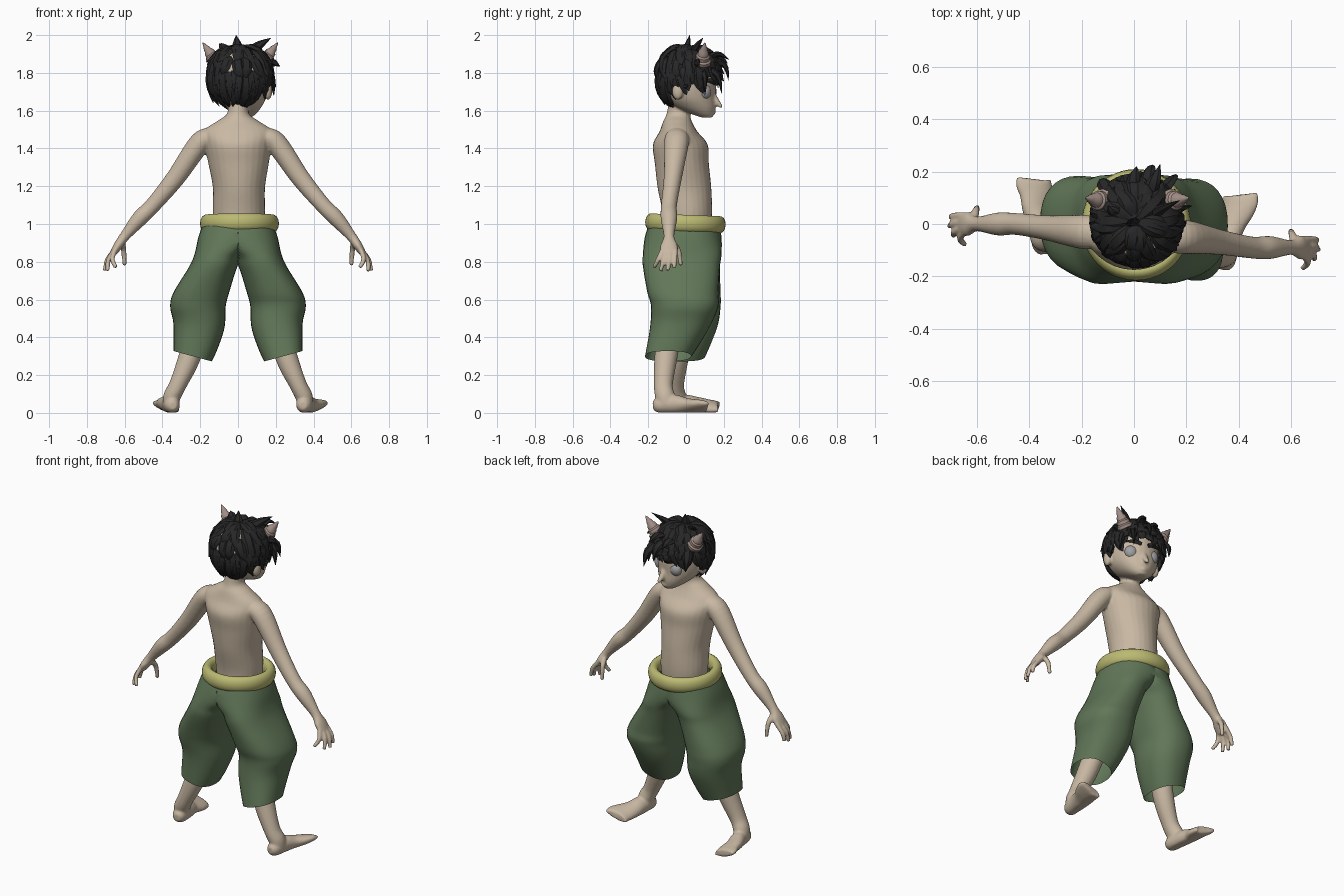
import bpy, bmesh, math, random
from mathutils import Vector, Matrix

if "Cube" in bpy.data.objects:
    bpy.data.objects.remove(bpy.data.objects["Cube"])

random.seed(4)


def mat(name, c):
    m = bpy.data.materials.new(name)
    m.diffuse_color = (*c, 1)
    m.use_nodes = True
    m.node_tree.nodes["Principled BSDF"].inputs["Base Color"].default_value = m.diffuse_color
    return m


SKIN = mat("skin", (.58, .48, .365))
GREEN = mat("green cloth", (.12, .185, .098))
YELLOW = mat("yellow cloth", (.50, .49, .17))
DARK = mat("dark hair", (.02, .02, .021))
HORN = mat("horn", (.36, .27, .24))
GREY = mat("eye grey", (.36, .36, .37))


def catmull(rings, steps):
    out = []
    for i in range(len(rings) - 1):
        p = [rings[max(0, min(len(rings) - 1, i + k))] for k in (-1, 0, 1, 2)]
        for s in range(steps):
            t = s / steps
            out.append([.5 * (2 * b + (c - a) * t + (2 * a - 5 * b + 4 * c - d) * t * t
                              + (3 * b - a - 3 * c + d) * t ** 3) for a, b, c, d in zip(*p)])
    return out + [list(rings[-1])]


def loft(bm, rings, n=20, steps=6, u=(1, 0, 0), flat=False, cap=True, warp=None, power=1):
    """Skin elliptical rings (x, y, z, radius_u, radius_v) along a smooth path."""
    rs = catmull(rings, steps)
    u = Vector(u)
    loops = []
    for i, r in enumerate(rs):
        a, b = rs[max(0, i - 1)], rs[min(len(rs) - 1, i + 1)]
        t = Vector((0, 0, 1)) if flat else (Vector(b[:3]) - Vector(a[:3])).normalized()
        uu = (u - t * u.dot(t)).normalized()
        v = t.cross(uu)
        loop = []
        for k in range(n):
            c, s = math.cos(2 * math.pi * k / n), math.sin(2 * math.pi * k / n)
            c, s = (math.copysign(abs(q) ** power, q) for q in (c, s))
            p = Vector(r[:3]) + uu * c * max(r[3], .001) + v * s * max(r[4], .001)
            loop.append(bm.verts.new(warp(p) if warp else p))
        loops.append(loop)
    for A, B in zip(loops, loops[1:]):
        for k in range(n):
            bm.faces.new((A[k], A[(k + 1) % n], B[(k + 1) % n], B[k]))
    if cap:
        bm.faces.new(loops[0][::-1])
        bm.faces.new(loops[-1])


def ball(bm, loc, scale, m=Matrix()):
    bmesh.ops.create_uvsphere(bm, u_segments=24, v_segments=14, radius=1,
                              matrix=m @ Matrix.Translation(loc) @ Matrix.Diagonal((*scale, 1)))


def finish(bm, name, material, angle=60):
    bmesh.ops.recalc_face_normals(bm, faces=bm.faces)
    me = bpy.data.meshes.new(name)
    bm.to_mesh(me)
    bm.free()
    ob = bpy.data.objects.new(name, me)
    bpy.context.collection.objects.link(ob)
    me.materials.append(material)
    bpy.context.view_layer.objects.active = ob
    ob.select_set(True)
    bpy.ops.object.shade_smooth_by_angle(angle=math.radians(angle))
    ob.select_set(False)
    return ob


# head frame, turned slightly towards +x
HEAD = Matrix.Translation((.015, 0, 0)) @ Matrix.Rotation(math.radians(-13), 4, 'Z')
turn = lambda p: HEAD @ p

# body: torso, neck, head, limbs fused into one skin
bm = bmesh.new()
loft(bm, [(.005, .005, .92, .125, .12), (.005, .008, 1.05, .138, .13), (.005, -.008, 1.19, .138, .142),
          (.003, -.022, 1.32, .16, .143), (0, -.03, 1.42, .178, .145), (0, -.04, 1.49, .185, .1),
          (0, -.045, 1.545, .11, .075), (0, -.04, 1.585, .058, .062), (.005, -.03, 1.66, .056, .06)],
     n=28, flat=True)
loft(bm, [(0, .115, 1.563, .028, .025), (0, .09, 1.583, .06, .062), (0, .05, 1.62, .098, .11),
          (0, .02, 1.67, .13, .138), (0, .005, 1.74, .145, .155), (0, 0, 1.82, .143, .152),
          (0, 0, 1.89, .11, .12), (0, 0, 1.93, .04, .05)], n=28, flat=True, warp=turn)
loft(bm, [(0, .13, 1.72, .014, .014), (0, .158, 1.66, .02, .018), (0, .194, 1.617, .011, .009)],
     n=10, warp=turn)
loft(bm, [(-.03, .135, 1.592, .008, .01), (0, .148, 1.59, .011, .013), (.03, .135, 1.592, .008, .01)],
     n=10, u=(0, 0, 1), warp=turn)
for s in (-1, 1):
    ball(bm, (s * .15, -.01, 1.705), (.022, .03, .048), HEAD)
    back = -.09 if s > 0 else 0
    # arm, with hand and fingers
    P = lambda x, y, z, a, b: (s * x, y + back, z, a, b)
    q = .04 if s > 0 else -.03
    loft(bm, [P(.13, q, 1.455, .06, .05), P(.2, q, 1.43, .065, .058), P(.33, q / 2, 1.245, .048, .05),
              P(.45, 0, 1.1, .042, .042), P(.52, 0, 1.03, .044, .042), P(.6, 0, .935, .028, .027),
              P(.635, 0, .885, .046, .024), P(.66, 0, .845, .044, .018)], u=(0, 1, 0))
    for y0, y1, x1, z1 in ((-.034, -.08, .645, .77), (-.012, -.045, .69, .75),
                           (.011, -.008, .705, .752), (.034, .028, .70, .765)):
        loft(bm, [P(.65, y0, .865, .013, .013), P(x1 * .45 + .375, (y0 + y1) / 2, .812, .0135, .0135),
                  P(x1, y1, z1, .011, .011)], n=8, steps=3, u=(0, 1, 0))
    loft(bm, [P(.615, .01, .91, .017, .017), P(.605, .05, .86, .015, .015),
              P(.60, .062, .78, .011, .011)], n=8, steps=3, u=(0, 1, 0))
    # leg and foot
    fy = 0 if s > 0 else .06
    L = lambda x, y, z, a, b: (s * x, y + fy, z, a, b)
    loft(bm, [L(.18, -.06, .6, .07, .075), L(.21, -.085, .45, .062, .068), L(.262, -.108, .28, .058, .06),
              L(.318, -.12, .15, .046, .05), L(.348, -.112, .09, .046, .052), L(.358, -.1, .04, .042, .05)])
    tx = .41 if s > 0 else .385
    roll = lambda p: Vector((p.x, p.y, max(.002, p.z + .28 * (abs(p.x) - tx) * max(0, min(1, (p.y + .1) * 6)))))
    loft(bm, [L(.345, -.175, .04, .02, .022), L(.348, -.145, .042, .04, .042), L(.36, -.06, .05, .047, .05),
              L(.375, .0, .045, .053, .04), L(tx - .01, .06, .038, .064, .032),
              L(tx, .1, .034, .068, .025), L(tx, .112, .034, .06, .015)], warp=roll)
body = finish(bm, "body", SKIN)
rm = body.modifiers.new("fuse", 'REMESH')
rm.mode = 'VOXEL'
rm.voxel_size = .007
rm.use_smooth_shade = True
sm = body.modifiers.new("soften", 'SMOOTH')
sm.factor = .5
sm.iterations = 3

# baggy trousers: two legs meeting on the centre plane, open hems
bm = bmesh.new()
for s in (-1, 1):
    def cloth(p):
        k = max(0, min(1, (.55 - p.z) / .2))
        return Vector((s * max(0, s * p.x), p.y, p.z + k * .27 * (abs(p.x) - .24)))
    d = (0, 0, 0) if s < 0 else (-.012, -.04, -.075)
    loft(bm, [(0, -.01, 1.0, .185, .185), (s * .01, -.015, .93, .2, .203),
              (s * .098, -.02, .84, .132, .208), (s * .133, -.024, .77, .128, .203),
              (s * .193, -.005 + d[0], .64, .147, .188), (s * .212, .005 + d[0], .565, .147, .178),
              (s * .208, .008 + d[1], .46, .134, .158), (s * .24, -.02 + d[2], .3, .101, .122)],
         n=32, flat=True, cap=False, warp=cloth, power=.85)
bmesh.ops.delete(bm, geom=[f for f in bm.faces if all(abs(v.co.x) < 1e-4 for v in f.verts)], context='FACES')
bmesh.ops.remove_doubles(bm, verts=bm.verts, dist=1e-4)
finish(bm, "trousers", GREEN)

# rolled waistband
bpy.ops.mesh.primitive_torus_add(major_radius=.178, minor_radius=.031, major_segments=48, minor_segments=14,
                                 location=(.008, -.003, 1.003), rotation=(-.04, 0, 0))
band = bpy.context.object
band.name = "waistband"
band.scale = (1, 1.02, 1.5)
band.data.materials.append(YELLOW)
bpy.ops.object.shade_smooth_by_angle(angle=math.radians(60))
band.select_set(False)

# eyes, brows and ridged horns
for s, side in ((-1, "left"), (1, "right")):
    bm = bmesh.new()
    ball(bm, (s * .064, .117, 1.70), (.04, .034, .041), HEAD)
    finish(bm, side + "_eye", GREY)
    bm = bmesh.new()
    loft(bm, [(s * .02, .16, 1.745, .011, .01), (s * .06, .152, 1.757, .013, .012),
              (s * .105, .122, 1.76, .003, .003)], n=6, steps=4, u=(0, 0, 1), warp=turn)
    finish(bm, side + "_brow", DARK)
    bm = bmesh.new()
    a = Vector((.01 + s * .125, .085, 1.855))
    b = Vector((.012 + s * .198, .1, 1.96))
    rings = []
    for i in range(5):
        for t, k in ((i / 5, .92), ((i + .7) / 5, 1.08)):
            p = a.lerp(b, t)
            r = .048 * (1 - t) * k + .003
            rings.append((*p, r, r))
    loft(bm, rings + [(*b, .001, .001)], n=14, steps=1)
    finish(bm, side + "_horn", HORN, 30)

# hair: scalp cap, layered locks and loose spikes
C, R = Vector((.01, .012, 1.79)), Vector((.157, .157, .15))
FACE = math.pi / 2 - math.radians(13)


def hairline(az):
    f = math.cos(az - FACE)
    return 1.71 + (.08 if f > 0 else .075) * f


def scalp(az, pol, off):
    s = math.sin(pol)
    s = s if pol < math.pi / 2 else max(s, 0) ** .55
    return C + Vector(((R.x + off) * s * math.cos(az), (R.y + off) * s * math.sin(az),
                       (R.z + off) * math.cos(pol)))


bm = bmesh.new()
ball(bm, C, R)
low = [v for v in bm.verts
       if v.co.z < hairline(math.atan2(v.co.y - C.y, v.co.x - C.x)) + .02]
bmesh.ops.delete(bm, geom=low, context='VERTS')
for start, end, count in ((8, 58, 10), (22, 80, 15), (42, 100, 19), (62, 180, 24), (75, 180, 24)):
    for i in range(count):
        az = 2 * math.pi * (i + random.uniform(-.35, .35)) / count
        drop = (hairline(az) + random.uniform(-.045, .025) - C.z) / R.z
        p1 = min(math.radians(end + random.uniform(-12, 12)), math.acos(max(-.985, drop)))
        p0 = math.radians(start + random.uniform(-7, 7))
        sway = random.uniform(-.3, .3)
        tip = random.uniform(.008, .036)
        rings = []
        for t, off, w in ((0, -.006, .016), (.35, .009, .033), (.7, .014, .028), (1, tip, .002)):
            rings.append((*scalp(az + sway * t * t, p0 + (p1 - p0) * t, off), w, w * .5))
        loft(bm, rings, n=6, steps=3, u=(-math.sin(az), math.cos(az), 0))
for a, m, b in (((.0, .0, 1.91), (-.005, .01, 1.955), (-.01, .02, 2.0)),
                ((.06, .03, 1.9), (.11, .06, 1.945), (.175, .09, 1.985)),
                ((-.05, .03, 1.9), (-.08, .05, 1.94), (-.1, .07, 1.955)),
                ((.05, .1, 1.87), (.08, .17, 1.9), (.1, .228, 1.87)),
                ((-.01, .1, 1.87), (.0, .18, 1.88), (.01, .22, 1.85)),
                ((.12, .05, 1.84), (.18, .06, 1.855), (.222, .07, 1.835)),
                ((.1, .12, 1.82), (.145, .17, 1.78), (.16, .19, 1.69)),
                ((.12, .08, 1.82), (.175, .1, 1.77), (.19, .1, 1.68)),
                ((-.09, .12, 1.84), (-.12, .16, 1.79), (-.115, .17, 1.72)),
                ((.04, .13, 1.86), (.06, .205, 1.84), (.07, .225, 1.76)),
                ((.14, .0, 1.76), (.18, .0, 1.73), (.2, .01, 1.74))):
    loft(bm, [(*a, .032, .022), (*m, .024, .014), (*b, .001, .001)], n=6, steps=4, u=(1, .3, .2))
finish(bm, "hair", DARK, 40)
